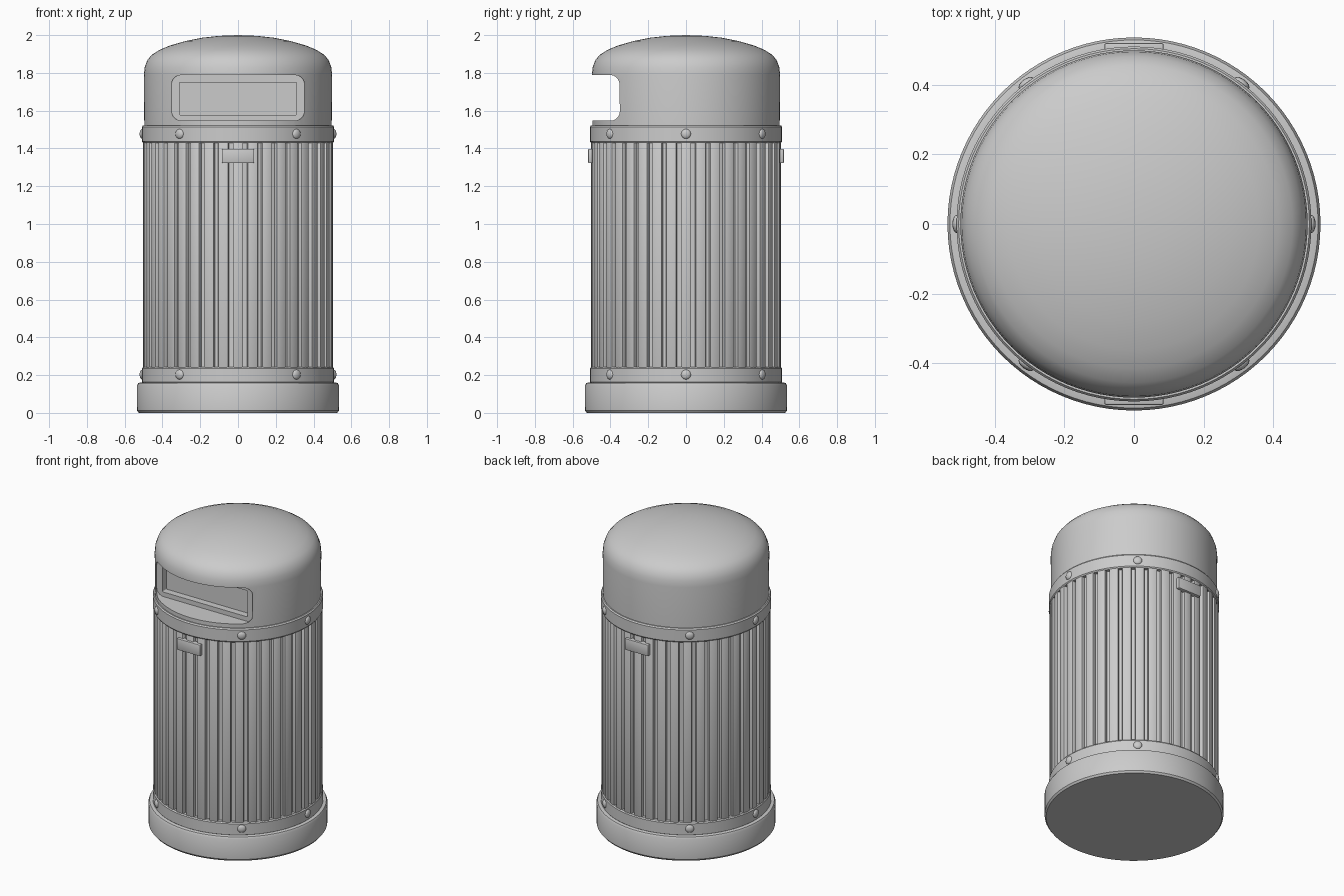
import bpy, bmesh
from math import pi, sin, cos, radians
from mathutils import Matrix

if "Cube" in bpy.data.objects:
    bpy.data.objects.remove(bpy.data.objects["Cube"])

SEG = 96


def finish(name, bm, smooth=True):
    bmesh.ops.recalc_face_normals(bm, faces=bm.faces)
    mesh = bpy.data.meshes.new(name)
    bm.to_mesh(mesh)
    bm.free()
    obj = bpy.data.objects.new(name, mesh)
    bpy.context.collection.objects.link(obj)
    bpy.ops.object.select_all(action='DESELECT')
    obj.select_set(True)
    bpy.context.view_layer.objects.active = obj
    if smooth:
        bpy.ops.object.shade_smooth_by_angle(angle=radians(35))
    return obj


def lathe(name, profile):
    """Revolve an (r, z) profile that starts and ends on the axis."""
    bm = bmesh.new()
    verts = [bm.verts.new((r, 0, z)) for r, z in profile]
    edges = [bm.edges.new(p) for p in zip(verts, verts[1:])]
    bmesh.ops.spin(bm, geom=verts + edges, cent=(0, 0, 0), axis=(0, 0, 1),
                   angle=2 * pi, steps=SEG, use_merge=True)
    bmesh.ops.remove_doubles(bm, verts=bm.verts, dist=0.0005)
    return finish(name, bm)


def rounded_prism(name, half_w, z0, z1, y0, y1, r):
    """Rounded rectangle in the xz plane, extruded along y."""
    bm = bmesh.new()
    pts = []
    for sx, sz, start in ((1, 1, 0), (-1, 1, 90), (-1, -1, 180), (1, -1, 270)):
        cx, cz = sx * (half_w - r), (z1 - r if sz > 0 else z0 + r)
        for i in range(9):
            a = radians(start + i * 90 / 8)
            pts.append((cx + r * cos(a), cz + r * sin(a)))
    face = bm.faces.new([bm.verts.new((x, y0, z)) for x, z in pts])
    out = bmesh.ops.extrude_face_region(bm, geom=[face])
    for v in out['geom']:
        if isinstance(v, bmesh.types.BMVert):
            v.co.y = y1
    return finish(name, bm, smooth=False)


def cut(target, cutter):
    mod = target.modifiers.new("cut", 'BOOLEAN')
    mod.operation, mod.solver, mod.object = 'DIFFERENCE', 'EXACT', cutter
    bpy.context.view_layer.objects.active = target
    # keep the cut before the smoothing modifier, if there is one
    bpy.ops.object.modifier_move_to_index(modifier="cut", index=0)
    bpy.ops.object.modifier_apply(modifier="cut")
    bpy.data.objects.remove(cutter)


def ring_of_boxes(name, count, size, radius, z, bevel, start=0.0):
    """Bevelled boxes placed evenly around the can."""
    bm = bmesh.new()
    for i in range(count):
        rot = Matrix.Rotation(start + 2 * pi * i / count, 4, 'Z')
        bmesh.ops.create_cube(bm, size=1, matrix=rot @ Matrix.Translation((0, -radius, z))
                              @ Matrix.Diagonal((*size, 1)))
    bmesh.ops.bevel(bm, geom=bm.edges[:], offset=bevel, segments=2,
                    profile=0.5, affect='EDGES')
    return finish(name, bm)


# foot
lathe("base", [(0, 0), (0.525, 0), (0.534, 0.012), (0.535, 0.145),
               (0.528, 0.158), (0.51, 0.162), (0, 0.162)])

# body core behind the slats, and its two bands
lathe("body_core", [(0, 0.15), (0.482, 0.15), (0.482, 1.5), (0, 1.5)])
for name, z0, z1 in (("lower_band", 0.155, 0.243), ("upper_band", 1.43, 1.522)):
    lathe(name, [(0, z0), (0.503, z0), (0.509, z0 + 0.008),
                 (0.509, z1 - 0.008), (0.503, z1), (0, z1)])

# vertical slats
ring_of_boxes("slats", 40, (0.055, 0.04, 1.21), 0.484, 0.836, 0.007)

# front and back plates
ring_of_boxes("plates", 2, (0.17, 0.035, 0.075), 0.501, 1.36, 0.005)

# domed hood with the letterbox recess
hood = lathe("hood", [(0, 1.5), (0.496, 1.5), (0.498, 1.79), (0.494, 1.83),
                      (0.48, 1.868), (0.455, 1.897), (0.415, 1.922),
                      (0.36, 1.945), (0.28, 1.968), (0.19, 1.986),
                      (0.1, 1.996), (0, 2.0)])
cut(hood, rounded_prism("opening_cutter", 0.352, 1.548, 1.788, -0.7, -0.345, 0.05))
cut(hood, rounded_prism("pocket_cutter", 0.31, 1.578, 1.75, -0.6, -0.30, 0.006))

# domed bolts on both bands
bm = bmesh.new()
for z in (0.203, 1.477):
    for deg in (0, 52.5, 127.5, 180, 232.5, 307.5):
        bmesh.ops.create_uvsphere(
            bm, u_segments=16, v_segments=8, radius=1,
            matrix=Matrix.Rotation(radians(deg), 4, 'Z')
            @ Matrix.Translation((0.508, 0, z))
            @ Matrix.Diagonal((0.013, 0.026, 0.026, 1)))
finish("bolts", bm)
